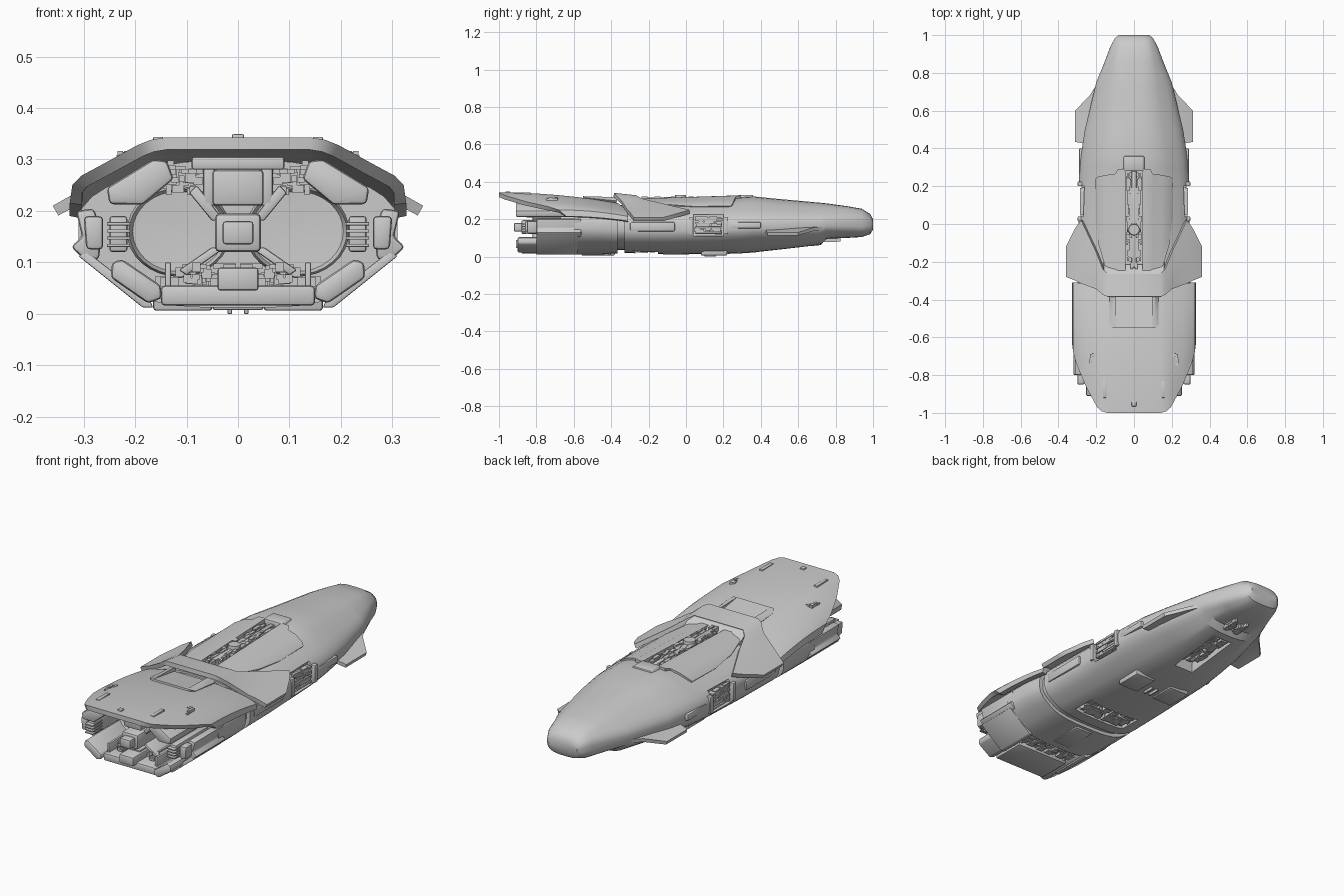
import bpy, bmesh, math, random
from mathutils import Matrix, Vector

if "Cube" in bpy.data.objects:
    bpy.data.objects.remove(bpy.data.objects["Cube"])

cutters = []


def make(name, bm, fix=True):
    if fix:
        bmesh.ops.recalc_face_normals(bm, faces=bm.faces)
    me = bpy.data.meshes.new(name)
    bm.to_mesh(me)
    bm.free()
    ob = bpy.data.objects.new(name, me)
    bpy.context.collection.objects.link(ob)
    return ob


def mods(ob, bevel=0, mirror=False):
    if bevel:
        m = ob.modifiers.new("bevel", 'BEVEL')
        m.width, m.segments = bevel, 2
    if mirror:
        ob.modifiers.new("mirror", 'MIRROR')
    return ob


def loft(name, sections):
    """Rounded octagon sections: y, top w/z, side w/z upper/z lower, bottom w/z."""
    bm = bmesh.new()
    rings = []
    for y, wt, zt, wm, zu, zl, wb, zb in sections:
        half = [(wt, zt), (wm, zu), (wm, zl), (wb, zb)]
        p = [Vector(q) for q in half + [(-x, z) for x, z in reversed(half)]]
        for _ in range(2):
            p = [q for a, b in zip(p, p[1:] + p[:1]) for q in (a.lerp(b, .2), a.lerp(b, .8))]
        rings.append([bm.verts.new((q.x, y, q.y)) for q in p])
    n = len(rings[0])
    for a, b in zip(rings, rings[1:]):
        for i in range(n):
            bm.faces.new((a[i], a[(i + 1) % n], b[(i + 1) % n], b[i]))
    bm.faces.new(rings[0])
    bm.faces.new(rings[-1])
    return make(name, bm)


def sheet(name, stations, thick, steps=8, ease=False):
    """Mirrored plate; each station is x, front y, rear y, front z, rear z."""
    bm = bmesh.new()
    rows = []
    for x, yf, yr, zf, zr in stations:
        row = []
        for i in range(steps + 1):
            t = i / steps
            k = 1 - (1 - t) ** 2 if ease else t
            row.append(bm.verts.new((x, yf + (yr - yf) * t, zf + (zr - zf) * k)))
        rows.append(row)
    for a, b in zip(rows, rows[1:]):
        for i in range(steps):
            bm.faces.new((a[i], a[i + 1], b[i + 1], b[i]))
    bm.normal_update()
    if sum(f.normal.z for f in bm.faces) < 0:
        bmesh.ops.reverse_faces(bm, faces=bm.faces)
    ob = mods(make(name, bm, False), mirror=True)
    m = ob.modifiers.new("thick", 'SOLIDIFY')
    m.thickness, m.offset = thick, -1
    return ob


def prism(name, pts, y0, y1, bevel=.008, mirror=True):
    """Front-view outline pulled along y."""
    bm = bmesh.new()
    a = [bm.verts.new((x, y0, z)) for x, z in pts]
    b = [bm.verts.new((x, y1, z)) for x, z in pts]
    n = len(pts)
    bm.faces.new(a)
    bm.faces.new(b)
    for i in range(n):
        bm.faces.new((a[i], a[(i + 1) % n], b[(i + 1) % n], b[i]))
    return mods(make(name, bm), bevel, mirror)


def box(name, x, y, z, bevel=.004, mirror=False):
    """Box from three (min, max) ranges."""
    return prism(name, [(x[0], z[0]), (x[1], z[0]), (x[1], z[1]), (x[0], z[1])],
                 y[0], y[1], bevel, mirror)


def lathe(name, prof, x, z, sx=1, mirror=False, seg=32):
    """Profile of (radius, y) spun about a fore-aft axis."""
    bm = bmesh.new()
    rings = [[bm.verts.new((x + sx * r * math.cos(i * math.tau / seg), y,
                            z + r * math.sin(i * math.tau / seg))) for i in range(seg)]
             for r, y in prof]
    for a, b in zip(rings, rings[1:]):
        for i in range(seg):
            bm.faces.new((a[i], a[(i + 1) % seg], b[(i + 1) % seg], b[i]))
    bm.faces.new(rings[0])
    bm.faces.new(rings[-1])
    return mods(make(name, bm), 0, mirror)


def greebles(name, n, lo, hi, size, seed, mirror=True):
    """Cluster of small machinery blocks inside a region."""
    rnd = random.Random(seed)
    bm = bmesh.new()
    for _ in range(n):
        s = [rnd.uniform(.4, 1) * v for v in size]
        c = [rnd.uniform(l + d / 2, max(h - d / 2, l + d / 2)) for l, h, d in zip(lo, hi, s)]
        bmesh.ops.create_cube(bm, size=1, matrix=Matrix.Translation(c) @ Matrix.Diagonal((*s, 1)))
    return mods(make(name, bm), 0, mirror)


def cut(target, x, y, z, mirror=False):
    c = box("cutter", x, y, z, 0, mirror)
    c.hide_render = True
    cutters.append(c)
    m = target.modifiers.new("cut", 'BOOLEAN')
    m.object, m.solver = c, 'EXACT'


# Forward hull with nose and chin step
hull = loft("forward_hull", [
    (1.0, .05, .20, .08, .188, .16, .05, .145), (.985, .065, .228, .10, .20, .145, .06, .12),
    (.94, .075, .256, .125, .21, .14, .07, .105), (.86, .083, .270, .155, .21, .14, .085, .10),
    (.75, .09, .285, .20, .21, .14, .10, .095), (.72, .09, .288, .207, .21, .13, .10, .062),
    (.5, .105, .308, .26, .21, .12, .12, .037), (.36, .12, .322, .282, .21, .12, .14, .022),
    (.3, .125, .318, .287, .21, .115, .145, .018), (.2, .13, .308, .293, .21, .11, .15, .014),
    (-.1, .14, .295, .295, .22, .10, .16, .012), (-.33, .14, .285, .30, .22, .10, .17, .02)])
cut(hull, (-.045, .045), (-.24, .30), (.268, .4))
cut(hull, (.255, .4), (.04, .20), (.11, .225), True)
cut(hull, (-.055, .055), (.38, .68), (-.1, .095))
cut(hull, (-.15, .15), (-.27, -.15), (-.1, .055))

# Rear hull and the narrow joint in front of it
loft("hull_joint", [(y, .13, .275, .28, .21, .11, .16, .035) for y in (-.31, -.39)])
loft("rear_hull", [(-.365, .14, .285, .30, .22, .10, .17, .018),
                   (-.45, .145, .29, .31, .22, .11, .175, .012),
                   (-.60, .145, .298, .31, .22, .11, .175, .012)])

# Rear roof shell, shoulder collar with winglets, dorsal rails, nose fins
sheet("rear_roof", [(0, -.36, -1, .285, .343), (.14, -.36, -1, .285, .343),
                    (.17, -.35, -.992, .275, .338), (.195, -.34, -.97, .268, .328),
                    (.255, -.32, -.86, .245, .295), (.305, -.31, -.74, .225, .268),
                    (.322, -.31, -.68, .215, .25), (.327, -.31, -.64, .19, .215)],
      .024, 12, True)
sheet("shoulder_collar", [(0, -.265, -.385, .328, .341), (.14, -.265, -.385, .328, .341),
                          (.165, -.24, -.375, .312, .330), (.2, -.15, -.345, .29, .30),
                          (.28, .02, -.315, .25, .252), (.31, -.02, -.30, .238, .238),
                          (.36, -.12, -.28, .21, .21)], .022, 4)
sheet("collar_ramp", [(0, -.215, -.27, .285, .329), (.13, -.215, -.27, .285, .329),
                      (.16, -.2, -.25, .28, .312)], .02, 2)
sheet("dorsal_rail", [(.045, .29, -.25, .328, .31), (.085, .29, -.25, .327, .31),
                      (.10, .265, -.25, .319, .304), (.145, .26, -.25, .308, .295),
                      (.19, .25, -.1, .285, .279), (.205, .24, .05, .272, .268)], .02)
sheet("nose_fin", [(.17, .78, .42, .165, .155), (.235, .68, .42, .155, .15),
                   (.312, .60, .435, .13, .13)], .018, 4)

# Dorsal channel machinery
greebles("channel_machinery", 70, (0, -.24, .265), (.042, .29, .322), (.022, .05, .045), 3)
box("channel_spine", (-.012, .012), (-.23, .28), (.265, .315))
bm = bmesh.new()
bmesh.ops.create_cone(bm, cap_ends=True, segments=24, radius1=.034, radius2=.028, depth=.04,
                      matrix=Matrix.Translation((0, -.03, .31)))
make("dorsal_hatch", bm)
prism("channel_front_cap", [(-.07, .29), (.07, .29), (.05, .330), (-.05, .330)], .28, .36, .006, False)

# Scoop frame behind the collar
sheet("scoop_rail", [(.095, -.37, -.55, .318, .323), (.112, -.37, -.55, .318, .323),
                     (.13, -.37, -.53, .298, .314)], .03, 2)
sheet("scoop_floor", [(0, -.38, -.55, .298, .323), (.1, -.38, -.55, .298, .323)], .02, 2)

# Side ports with machinery and frames
greebles("side_port_machinery", 24, (.25, .045, .115), (.285, .195, .22), (.03, .05, .03), 5)
for i in range(4):
    z = .125 + i * .025
    box("side_port_bar", (.255, .287), (.05, .19), (z, z + .01), .002, True)
box("port_frame_front", (.26, .298), (.20, .225), (.12, .21), .005, True)
box("port_frame_rear", (.26, .298), (.015, .04), (.12, .21), .005, True)

# Belly bays with machinery
greebles("nose_bay_machinery", 34, (.0, .39, .055), (.053, .67, .10), (.03, .07, .03), 6)
greebles("chin_machinery", 10, (.0, .72, .075), (.05, .84, .11), (.03, .05, .03), 13)
greebles("belly_bay_machinery", 34, (.0, -.265, .02), (.145, -.155, .06), (.05, .04, .03), 7)
greebles("rear_bay_machinery", 36, (.0, -.70, .025), (.165, -.60, .08), (.05, .04, .03), 8)

# Hull side armour and roof details
box("side_strake", (.27, .304), (-.30, -.06), (.135, .185), .008, True)
box("forward_strake", (.25, .292), (.24, .40), (.15, .185), .008, True)
box("belly_plate", (.05, .165), (.08, .22), (.006, .07), .006, True)
box("keel_probe", (.012, .02), (.1, .16), (0, .03), .001, True)
box("belly_spine", (-.05, .05), (-.56, -.38), (.007, .04), .006)
box("roof_beacon", (-.012, .012), (-.965, -.94), (.33, .349), .003)
box("roof_cleat", (.145, .165), (-.92, -.83), (.32, .344), .003, True)
greebles("roof_vent", 8, (.2, -.75, .29), (.24, -.65, .318), (.02, .04, .02), 9)

# Engine end: thrust discs, corner pods, central blocks
lathe("main_thruster", [(.05, -.58), (.088, -.59), (.088, -.66), (.084, -.67), (.08, -.66),
                        (.078, -.655), (.02, -.652)], .115, .16, 1.15, True)
prism("upper_engine_pod", [(.25, .213), (.255, .245), (.165, .30), (.138, .297),
                           (.125, .262), (.185, .212)], -.91, -.58)
prism("lower_engine_pod", [(.247, .07), (.245, .10), (.225, .106), (.15, .055),
                           (.148, .03), (.175, .02)], -.90, -.58)
prism("lower_side_skin", [(.165, .012), (.185, .012), (.31, .112), (.295, .122), (.17, .025)],
      -.80, -.58, .003)
prism("outer_side_pod", [(.27, .105), (.298, .105), (.325, .13), (.303, .15), (.315, .20),
                         (.28, .205), (.265, .16)], -.80, -.56)
prism("outer_side_pod_tail", [(.262, .125), (.295, .125), (.30, .19), (.262, .19)], -.85, -.79)
box("side_thruster", (.215, .25), (-.86, -.58), (.12, .19), .006, True)
for i in range(4):
    z = .13 + i * .014
    box("side_thruster_fin", (.21, .255), (-.88, -.80), (z, z + .006), .001, True)
box("engine_core", (-.045, .045), (-.88, -.58), (.12, .195), .01)
box("core_cap", (-.03, .03), (-.92, -.87), (.135, .18), .006)
box("upper_engine_block", (-.05, .05), (-.86, -.58), (.21, .28), .008)
box("upper_block_lip", (-.09, .09), (-.88, -.6), (.28, .305), .005)
box("upper_block_rib", (.045, .068), (-.82, -.6), (.21, .29), .005, True)
box("lower_engine_bar", (-.15, .15), (-.88, -.70), (.016, .055), .008)
box("lower_engine_block", (-.04, .04), (-.91, -.6), (.045, .09), .006)
box("lower_brace", (.13, .142), (-.86, -.6), (.03, .10), .003, True)
prism("core_strut", [(.03, .185), (.05, .18), (.095, .235), (.08, .25)], -.82, -.6, .004)
prism("lower_strut", [(.03, .125), (.05, .13), (.115, .085), (.10, .075)], -.82, -.6, .004)
greebles("engine_piping", 30, (.0, -.84, .05), (.13, -.6, .10), (.03, .16, .02), 11)
greebles("upper_piping", 30, (.06, -.84, .23), (.14, -.6, .30), (.025, .16, .02), 12)

# Freeze modifiers, drop cutters, smooth the shading
bpy.context.view_layer.update()
dg = bpy.context.evaluated_depsgraph_get()
parts = [o for o in bpy.data.objects if o not in cutters]
baked = [(o, bpy.data.meshes.new_from_object(o.evaluated_get(dg))) for o in parts]
for o, me in baked:
    o.modifiers.clear()
    o.data = me
for c in cutters:
    bpy.data.objects.remove(c)
bpy.ops.object.select_all(action='DESELECT')
for o in parts:
    o.select_set(True)
bpy.context.view_layer.objects.active = parts[0]
bpy.ops.object.shade_smooth_by_angle(angle=math.radians(32))
